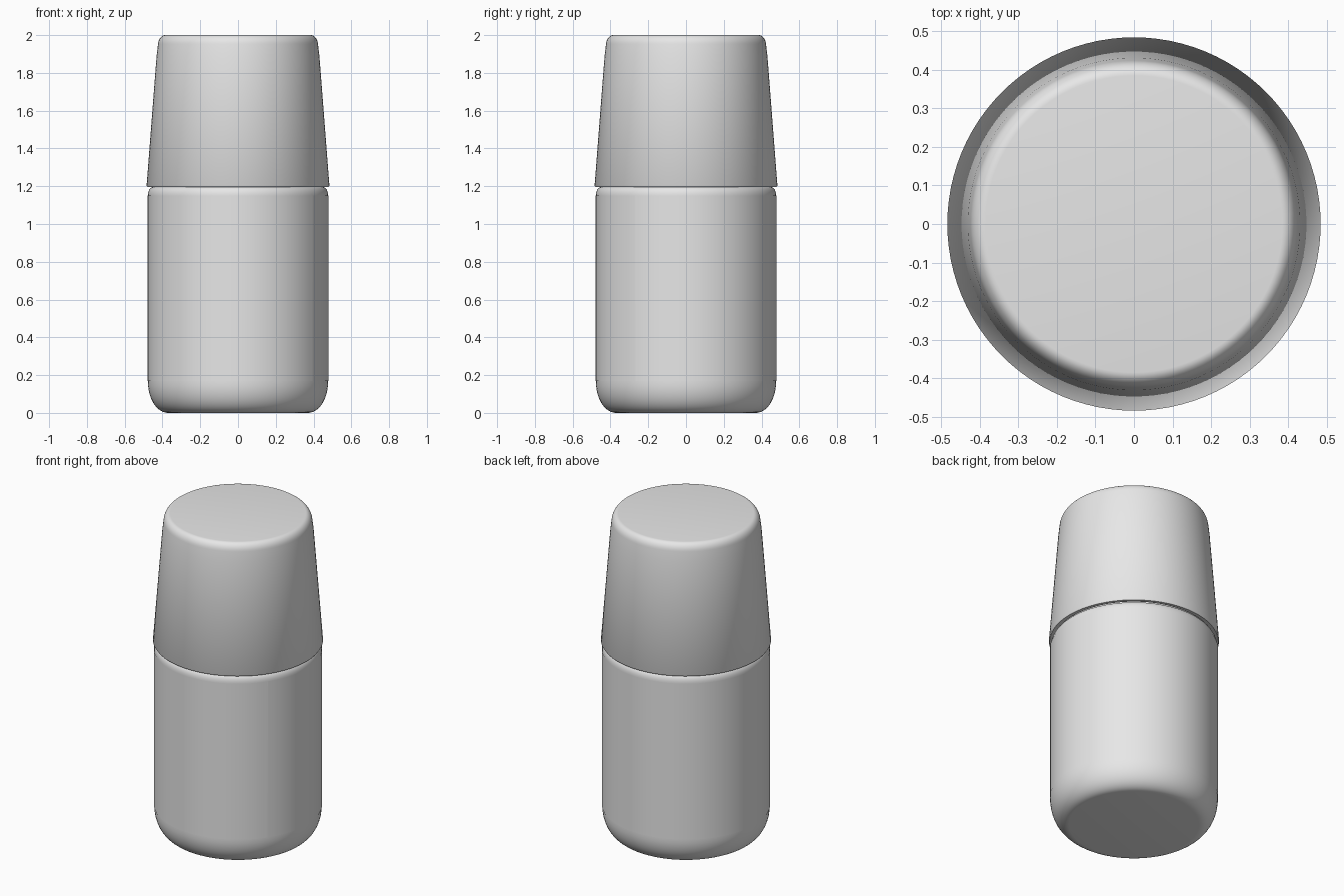
import bpy, bmesh, math

SIDES = 96

cube = bpy.data.objects.get("Cube")
if cube:
    bpy.data.objects.remove(cube, do_unlink=True)


def make_material(name, colour):
    mat = bpy.data.materials.new(name)
    mat.use_nodes = True
    mat.diffuse_color = colour
    mat.node_tree.nodes["Principled BSDF"].inputs["Base Color"].default_value = colour
    return mat


def finish(name, bm, mat):
    mesh = bpy.data.meshes.new(name)
    bm.to_mesh(mesh)
    bm.free()
    mesh.materials.append(mat)
    obj = bpy.data.objects.new(name, mesh)
    bpy.context.collection.objects.link(obj)
    bpy.ops.object.select_all(action="DESELECT")
    obj.select_set(True)
    bpy.context.view_layer.objects.active = obj
    bpy.ops.object.shade_smooth_by_angle(angle=math.radians(40))
    return obj


def lathe(name, profile, mat):
    """Spin a (radius, height) profile around the z axis."""
    bm = bmesh.new()
    verts = [bm.verts.new((r, 0, z)) for r, z in profile]
    edges = [bm.edges.new(pair) for pair in zip(verts, verts[1:])]
    bmesh.ops.spin(bm, geom=verts + edges, cent=(0, 0, 0), axis=(0, 0, 1),
                   angle=math.tau, steps=SIDES, use_merge=True)
    bmesh.ops.remove_doubles(bm, verts=bm.verts[:], dist=0.0001)
    bmesh.ops.recalc_face_normals(bm, faces=bm.faces[:])
    return finish(name, bm, mat)


def corner(cr, cz, rx, rz, start, end, steps=8):
    """Elliptical arc of profile points, angles in degrees."""
    angles = [math.radians(start + (end - start) * i / steps) for i in range(steps + 1)]
    return [(cr + rx * math.cos(a), cz + rz * math.sin(a)) for a in angles]


grey = make_material("light grey plastic", (0.8, 0.8, 0.8, 1))

# Bottle body with rounded base, soft shoulder and hidden neck
body = [(0, 0)] + corner(0.37, 0.165, 0.107, 0.165, -90, 0, 12)
body += corner(0.452, 1.15, 0.025, 0.045, 0, 90)
body += [(0.40, 1.195), (0.40, 1.40), (0, 1.40)]
lathe("bottle_body", body, grey)

# Tapered cap, open underneath, with a thin rim
cap = [(0, 1.97), (0.385, 1.97), (0.40, 1.90), (0.455, 1.2), (0.480, 1.197), (0.484, 1.204)]
cap += [(0.431, 1.89)] + corner(0.385, 1.945, 0.039, 0.055, 8, 90)
cap += [(0, 2.0)]
lathe("cap", cap, grey)

# Thin wraparound label with a narrow seam at the front left
bm = bmesh.new()
seam = math.radians(-34)
start = [bm.verts.new((0.479 * math.cos(seam), 0.479 * math.sin(seam), z)) for z in (0.17, 1.15)]
edge = bm.edges.new(start)
bmesh.ops.spin(bm, geom=start + [edge], cent=(0, 0, 0), axis=(0, 0, 1),
               angle=math.tau - 0.006, steps=SIDES)
bmesh.ops.recalc_face_normals(bm, faces=bm.faces[:])
if sum(f.normal.dot(f.calc_center_median()) for f in bm.faces) < 0:
    bmesh.ops.reverse_faces(bm, faces=bm.faces[:])
label = finish("label", bm, grey)
